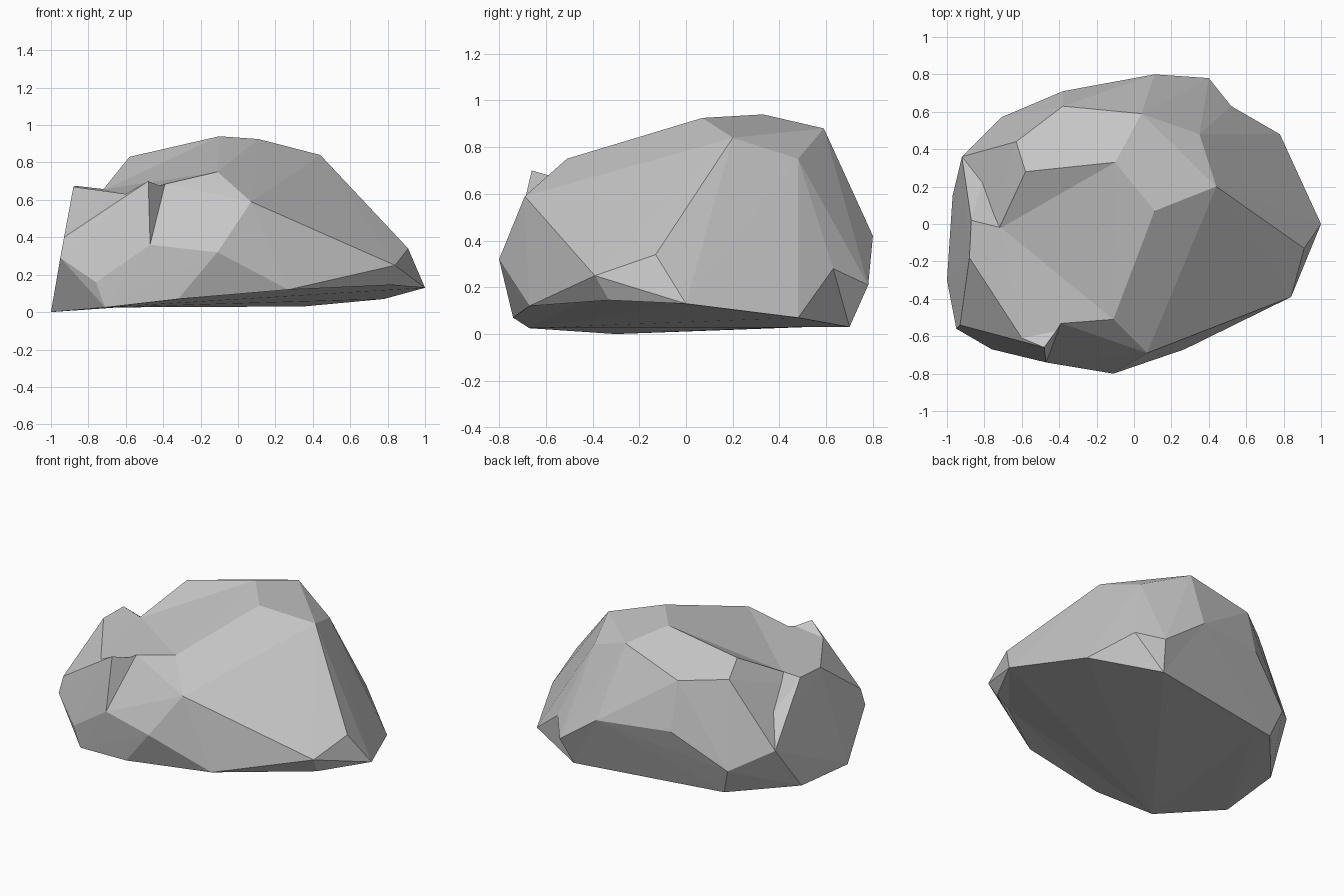
import bpy
import bmesh
from mathutils import Vector

old_cube = bpy.data.objects.get("Cube")
if old_cube:
    bpy.data.objects.remove(old_cube, do_unlink=True)

# One plain stone colour
stone = bpy.data.materials.new("stone_grey")
stone.use_nodes = True
stone_colour = (0.57, 0.57, 0.57, 1.0)
stone.diffuse_color = stone_colour
shader = next(n for n in stone.node_tree.nodes if n.type == "BSDF_PRINCIPLED")
shader.inputs["Base Color"].default_value = stone_colour
shader.inputs["Roughness"].default_value = 0.9


def hull_object(name, corners):
    """Chisel a convex, flat-faced block out of its corner points."""
    bm = bmesh.new()
    for corner in corners:
        bm.verts.new(Vector(corner))
    bmesh.ops.convex_hull(bm, input=bm.verts[:])
    loose = [v for v in bm.verts if not v.link_faces]
    bmesh.ops.delete(bm, geom=loose, context="VERTS")
    bmesh.ops.recalc_face_normals(bm, faces=bm.faces[:])
    mesh = bpy.data.meshes.new(name)
    bm.to_mesh(mesh)
    bm.free()
    mesh.materials.append(stone)
    obj = bpy.data.objects.new(name, mesh)
    bpy.context.collection.objects.link(obj)
    return obj


def combine(target, tool, operation):
    """Apply a boolean to the target and discard the tool block."""
    mod = target.modifiers.new("carve", "BOOLEAN")
    mod.operation = operation
    mod.solver = "EXACT"
    mod.object = tool
    bpy.context.view_layer.update()
    graph = bpy.context.evaluated_depsgraph_get()
    result = bpy.data.meshes.new_from_object(target.evaluated_get(graph))
    target.modifiers.clear()
    target.data = result
    bpy.data.objects.remove(tool, do_unlink=True)


def scoop(target, name, surface, height):
    """Remove everything between a surface and the given height."""
    cap = [(x, y, height) for x, y, z in surface]
    combine(target, hull_object(name, surface + cap), "DIFFERENCE")


# Crown of the boulder, and the part of it that borders the hollow
crown_rim = [(-.1, .33, .94), (-.58, .28, .83), (-.11, -.51, .75)]
crown = [(.11, .07, .925), (.44, .2, .84), (.07, -.69, .59)]

# Side slopes
flanks = [(-.63, .44, .757), (-.38, .63, .755), (-.38, .71, .44),
          (.91, -.13, .34), (.84, -.39, .25), (-.11, -.8, .32)]

# Back slope around the rear spur
back = [(.04, .59, .88), (.35, .48, .75), (.11, .8, .42),
        (.52, .63, .28), (.35, .7, .03)]
back_spur = (.4, .78, .21)
side_spur = (.78, .48, .07)

# Front lower rim, running from the left foot to the right tip
front_rim = [(-.71, -.67, .025), (-.32, -.74, .07), (.27, -.67, .12),
             (.82, -.33, .145), (1, 0, .13)]
undercut_peak = (.65, -.42, .155)

# Corners where the low shoulder meets the main block
seam_top = [(-.39, -.53, .686), (-.71, -.02, .657)]
seam = [(-.47, -.74, .36), (-.92, .36, .32), (-.93, -.54, .4),
        (-.95, -.56, .29), (-.76, -.67, .16), (-.71, .57, .205),
        (-.65, .52, .03), (-.57, .45, .03)]

# Shoulder ledge and foot
ledge = [(-.48, -.66, .7), (-.6, -.61, .63), (-.88, -.18, .67),
         (-.87, .02, .675)]
foot = [(-1, -.3, 0), (-.97, .15, .02), front_rim[0]]

# Main block with its rear spur
core = crown_rim + crown + flanks + back + front_rim + seam_top + seam
boulder = hull_object("boulder", core + [side_spur])
combine(boulder, hull_object("rear_spur", back + [back_spur]), "UNION")

# Shallow undercut beneath the front rim
scoop(boulder, "undercut", front_rim + [undercut_peak], -.5)

# Low shoulder on the right-hand side
shoulder = hull_object("shoulder", seam_top + seam + ledge + foot)
combine(boulder, shoulder, "UNION")

# Hollow scooped out between the crown and the ledge
scoop(boulder, "hollow", crown_rim + seam_top + ledge, 1.5)

for face in boulder.data.polygons:
    face.use_smooth = False
